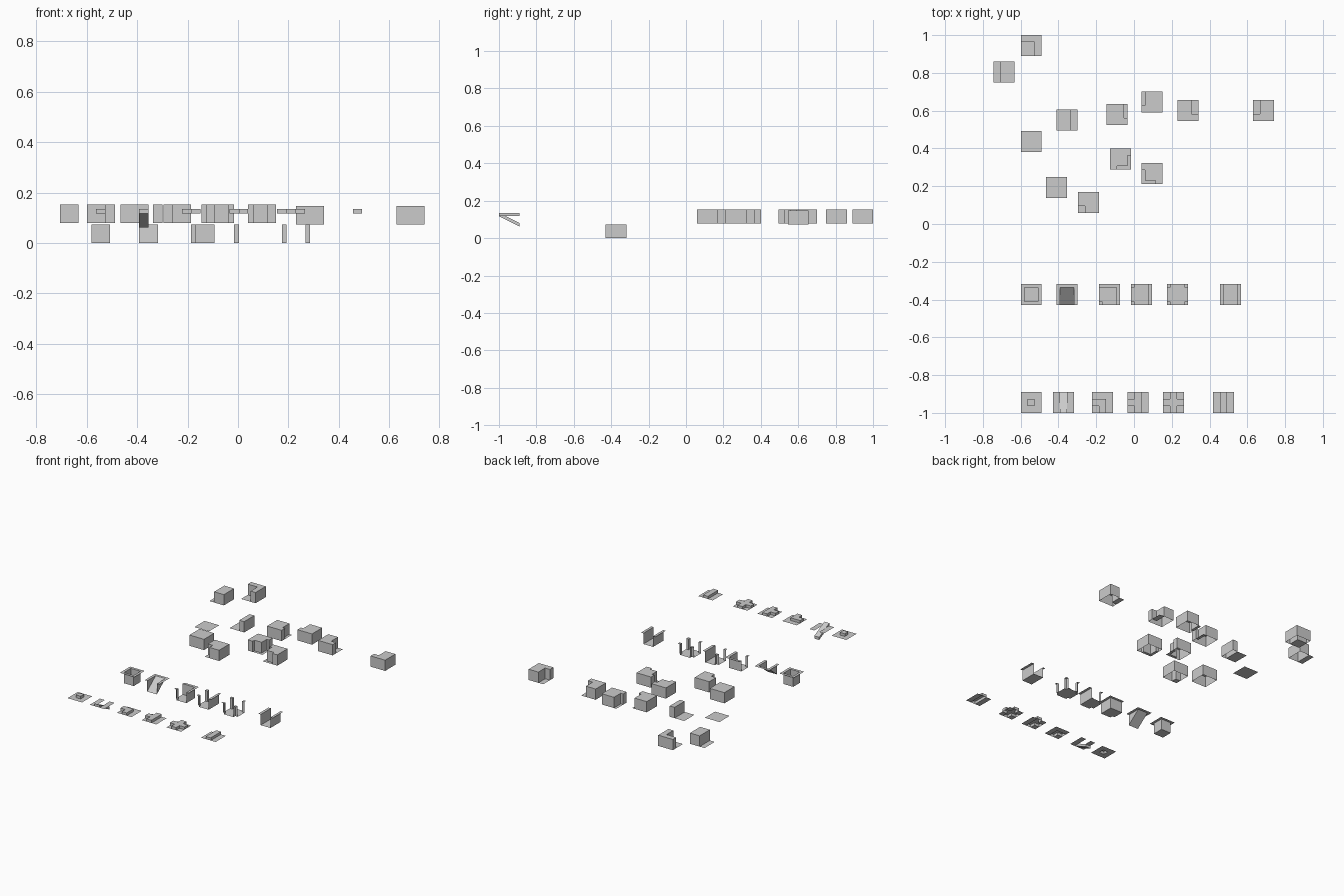
import bpy, bmesh

if "Cube" in bpy.data.objects:
    bpy.data.objects.remove(bpy.data.objects["Cube"])

T = 0.111          # tile size
U = T / 6          # each tile is divided into a 6 x 6 grid
DIRS = [(1, 0), (0, 1), (-1, 0), (0, -1)]


def finish(name, bm, x, y):
    bmesh.ops.remove_doubles(bm, verts=bm.verts, dist=1e-5)
    bmesh.ops.dissolve_limit(bm, angle_limit=0.01, verts=bm.verts, edges=bm.edges)
    me = bpy.data.meshes.new(name)
    bm.to_mesh(me)
    bm.free()
    ob = bpy.data.objects.new(name, me)
    ob.location = (x - T / 2, y - T / 2, 0)
    bpy.context.collection.objects.link(ob)


def quad(bm, pts):
    bm.faces.new([bm.verts.new((p[0] * U, p[1] * U, p[2])) for p in pts])


def tile(name, x, y, base, z, rects, skirt=None):
    """Height-field tile: level `base`, level `z` inside the rects, walls between.
    `skirt` is the level that the outer side walls reach down to."""
    def height(i, j):
        if not (0 <= i < 6 and 0 <= j < 6):
            return skirt
        inside = any(a <= i < c and b <= j < d for a, b, c, d in rects)
        return z if inside else base

    bm = bmesh.new()
    for i in range(6):
        for j in range(6):
            h = height(i, j)
            quad(bm, [(i, j, h), (i + 1, j, h), (i + 1, j + 1, h), (i, j + 1, h)])
            corner = [(i + 1, j), (i + 1, j + 1), (i, j + 1), (i, j)]
            for k, (dx, dy) in enumerate(DIRS):
                n = height(i + dx, j + dy)
                if n is None or n > h - 1e-6:
                    continue
                p, q = corner[k], corner[(k + 1) % 4]
                quad(bm, [(*p, n), (*q, n), (*q, h), (*p, h)])
    finish(name, bm, x, y)


def layouts(a, b):
    """Path shapes for a band between a and b."""
    return {
        "end": [(a, a, b, b)],
        "corner": [(0, a, b, b), (a, 0, b, b)],
        "junction": [(a, 0, b, 6), (0, a, b, b)],
        "crossing": [(a, 0, b, 6), (0, a, 6, b)],
        "straight": [(a, 0, b, 6)],
    }


# Front row: raised paths
Y1, F1, P1 = -0.9445, 0.117, 0.1355
X1 = {"end": -0.544, "corner": -0.167, "junction": 0.022, "crossing": 0.21, "straight": 0.474}
for kind, rects in layouts(2, 4).items():
    tile("path_" + kind, X1[kind], Y1, F1, P1, rects, F1)

# Sloping path between two floor strips
bm = bmesh.new()
for a in (0, 4):
    quad(bm, [(a, 0, F1), (a + 2, 0, F1), (a + 2, 6, F1), (a, 6, F1)])
finish("path_ramp_floor", bm, -0.374, Y1)
bm = bmesh.new()
lo, hi, drop = F1, P1, T / 2
quad(bm, [(2, 0, hi), (4, 0, hi), (4, 6, hi - drop), (2, 6, hi - drop)])
quad(bm, [(2, 0, lo), (2, 6, lo - drop), (4, 6, lo - drop), (4, 0, lo)])
quad(bm, [(2, 0, lo), (4, 0, lo), (4, 0, hi), (2, 0, hi)])
quad(bm, [(4, 6, lo - drop), (2, 6, lo - drop), (2, 6, hi - drop), (4, 6, hi - drop)])
quad(bm, [(4, 0, lo), (4, 6, lo - drop), (4, 6, hi - drop), (4, 0, hi)])
quad(bm, [(2, 6, lo - drop), (2, 0, lo), (2, 0, hi), (2, 6, hi - drop)])
finish("path_ramp", bm, -0.374, Y1)

# Second row: sunken trenches
Y2, R = -0.374, 0.074
X2 = {"end": -0.544, "corner": -0.13, "junction": 0.04, "crossing": 0.23, "straight": 0.511}
for kind, rects in layouts(1, 5).items():
    tile("trench_" + kind, X2[kind], Y2, R, 0.0, rects)

# Trench ramp: rim, slope and triangular sides
bm = bmesh.new()
quad(bm, [(0, 0, R), (1, 0, R), (1, 6, R), (0, 6, R)])
quad(bm, [(5, 0, R), (6, 0, R), (6, 6, R), (5, 6, R)])
quad(bm, [(1, 5, R), (5, 5, R), (5, 6, R), (1, 6, R)])
quad(bm, [(1, 0, 0), (5, 0, 0), (5, 5, R), (1, 5, R)])
quad(bm, [(1, 0, 0), (1, 5, R), (1, 0, R)])
quad(bm, [(5, 0, 0), (5, 0, R), (5, 5, R)])
finish("trench_ramp", bm, -0.355, Y2)

# Back group: wall blocks, open underneath; rects are the floor areas
WALLS = [
    ("wall_corner_inner", -0.544, 0.9445, [(0, 0, 4, 4)]),
    ("wall_wide", -0.688, 0.805, [(0, 0, 2, 6)]),
    ("floor_plain", -0.544, 0.437, [(0, 0, 6, 6)]),
    ("wall_narrow", -0.355, 0.55, [(0, 0, 4, 6)]),
    ("wall_step_right", -0.09, 0.58, [(5, 2, 6, 6)]),
    ("wall_corner_right", -0.072, 0.345, [(2, 0, 6, 1), (5, 0, 6, 4)]),
    ("wall_step_left", 0.096, 0.645, [(0, 2, 1, 6)]),
    ("wall_corner_left", 0.096, 0.267, [(0, 0, 4, 1), (0, 0, 1, 4)]),
    ("wall_turn_right", 0.285, 0.6, [(4, 2, 6, 6)]),
    ("wall_turn_left", 0.685, 0.6, [(0, 2, 2, 6)]),
    ("wall_solid", -0.411, 0.193, []),
    ("wall_corner_outer", -0.241, 0.115, [(0, 0, 2, 2)]),
]
for name, x, y, floor in WALLS:
    z = 0.073 if "turn" in name else 0.079
    tile(name, x, y, z + 0.074, z, floor, z)
